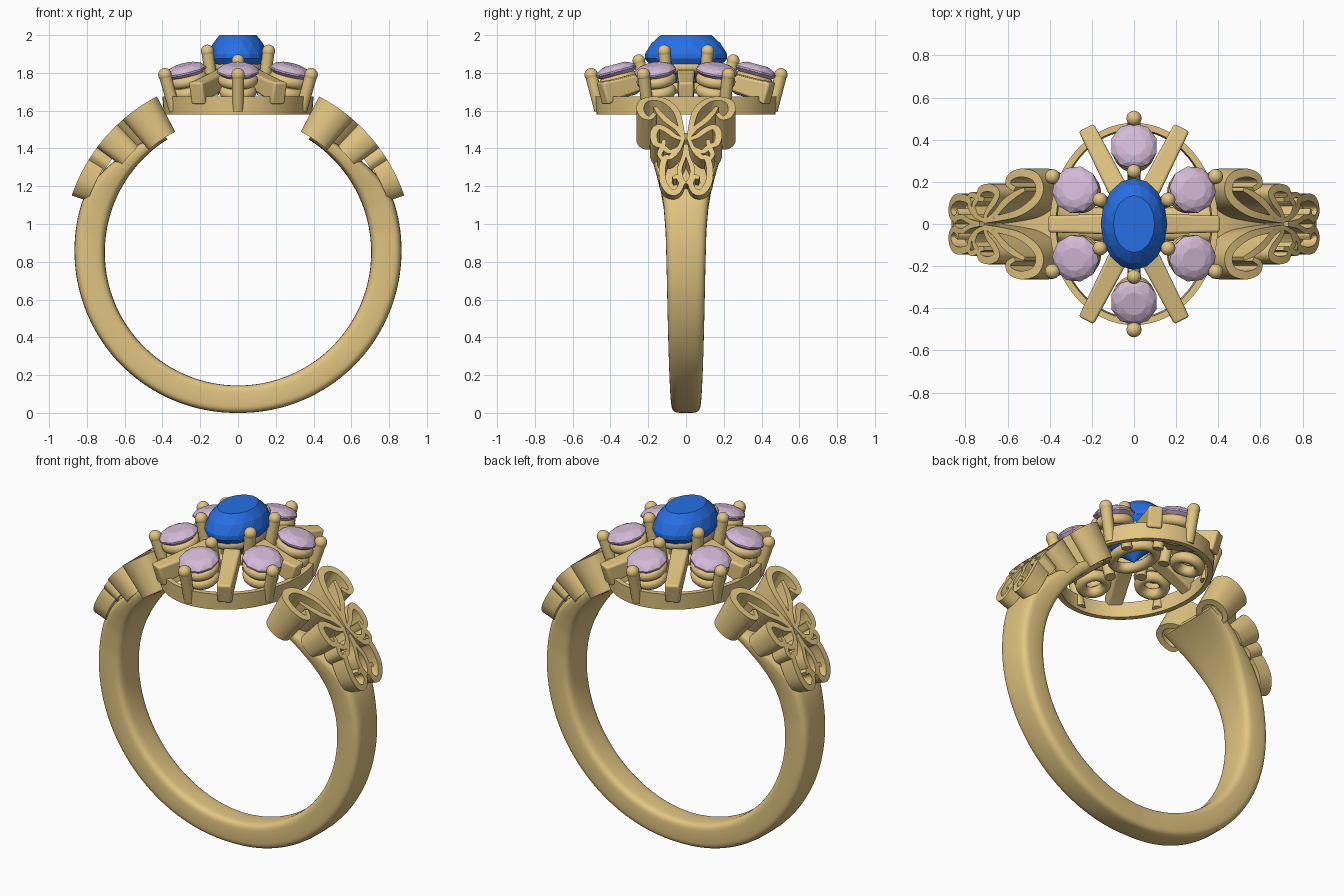
import bpy, bmesh
from math import sin, cos, pi, radians, atan2, copysign
from mathutils import Vector, Matrix

if "Cube" in bpy.data.objects:
    bpy.data.objects.remove(bpy.data.objects["Cube"])

CZ = 0.85  # height of the finger-hole centre


def material(name, rgb):
    m = bpy.data.materials.new(name)
    m.diffuse_color = (*rgb, 1)
    m.use_nodes = True
    m.node_tree.nodes["Principled BSDF"].inputs["Base Color"].default_value = m.diffuse_color
    return m


GOLD = material("gold", (0.76, 0.56, 0.22))
BLUE = material("blue_gem", (0.02, 0.16, 0.78))
PINK = material("pink_gem", (0.66, 0.49, 0.68))


def finish(name, bm, mat=GOLD, smooth=True, bevel=0):
    bmesh.ops.recalc_face_normals(bm, faces=bm.faces)
    me = bpy.data.meshes.new(name)
    bm.to_mesh(me)
    bm.free()
    ob = bpy.data.objects.new(name, me)
    bpy.context.collection.objects.link(ob)
    me.materials.append(mat)
    if bevel:
        b = ob.modifiers.new("round_edges", 'BEVEL')
        b.width, b.segments = bevel, 3
    if smooth:
        bpy.ops.object.select_all(action='DESELECT')
        ob.select_set(True)
        bpy.context.view_layer.objects.active = ob
        bpy.ops.object.shade_smooth_by_angle(angle=radians(40))
    return ob


def bridge(bm, rings, closed=False):
    """Skin a list of equal closed vertex loops."""
    n = len(rings[0])
    pairs = list(zip(rings, rings[1:])) + ([(rings[-1], rings[0])] if closed else [])
    for a, b in pairs:
        for i in range(n):
            j = (i + 1) % n
            bm.faces.new((a[i], a[j], b[j], b[i]))
    if not closed:
        bm.faces.new(rings[0])
        bm.faces.new(rings[-1])


def lerp_table(tab, t):
    for a, b in zip(tab, tab[1:]):
        if t <= b[0]:
            k = (t - a[0]) / (b[0] - a[0])
            k = min(max(k, 0), 1)
            return [p + (q - p) * k for p, q in zip(a[1:], b[1:])]
    return tab[-1][1:]


def polar(t, r, y):
    """Angle from the top of the ring, radius, width position."""
    return Vector((r * sin(t), y, CZ + r * cos(t)))


# Shank: tapering band, (degrees from top, outer radius, half width)
TAB = [(32, .745, .20), (40, .77, .195), (50, .80, .175), (58, .83, .153), (65, .855, .133),
       (72, .868, .119), (82, .867, .108), (95, .865, .103), (130, .86, .093), (180, .85, .076)]
bm = bmesh.new()
rings = []
for k in range(149):
    deg = 32 + 2 * k
    ro, w = lerp_table(TAB, min(deg, 360 - deg))
    ri = 0.705
    ring = []
    for i in range(32):
        a = 2 * pi * i / 32
        c, s = cos(a), sin(a)
        rr = (ro + ri) / 2 + (ro - ri) / 2 * copysign(abs(c) ** .45, c)
        ring.append(bm.verts.new(polar(radians(deg), rr, w * copysign(abs(s) ** .45, s))))
    rings.append(ring)
bridge(bm, rings)
finish("shank", bm)


# Shoulder filigree: ribbons of scrollwork wrapped round the shoulders
def spline(pts, steps=7):
    p = [Vector(q) for q in pts]
    p = [2 * p[0] - p[1]] + p + [2 * p[-1] - p[-2]]
    out = []
    for a, b, c, d in zip(p, p[1:], p[2:], p[3:]):
        for s in range(steps):
            t = s / steps
            out.append(.5 * (2 * b + (c - a) * t + (2 * a - 5 * b + 4 * c - d) * t * t
                             + (3 * b - a - 3 * c + d) * t ** 3))
    return out + [p[-2]]


SCROLLS = [  # name, inner radius, width, points as (degrees, y)
    ("upper_scroll", .72, .042, [(50, .015), (43, .03), (36, .055), (30.5, .11), (28.8, .17), (30.5, .225),
                                 (35, .243), (39, .225), (40, .19), (37.5, .165)]),
    ("upper_vein", .74, .034, [(49, .015), (45, .05), (41.5, .10), (37.5, .14), (34, .165)]),
    ("middle_scroll", .77, .038, [(50, .015), (48.5, .06), (45.5, .11), (44.5, .15), (47.5, .172),
                                  (51.5, .162), (52.5, .125), (50, .115)]),
    ("lower_scroll", .84, .036, [(49, .012), (54, .04), (57, .08), (57.5, .11), (61, .125), (66, .122), (69.5, .09),
                                 (69.8, .05), (67, .025), (64.5, .045), (65, .07)]),
    ("curl", .83, .03, [(53, .03), (55, .085), (53.5, .12), (56, .14), (58.5, .12)]),
    ("drop", .83, .026, [(52, .004), (57, .012), (61, .032), (64.5, .028), (67, .004)]),
]
for side, sx in (("left", -1), ("right", 1)):
    bm = bmesh.new()
    for name, rin, width, pts in SCROLLS:
        for sy in (-1, 1):
            path = spline([(radians(t) * .93, y * sy) for t, y in pts])
            rings = []
            for i, p in enumerate(path):
                d = (path[min(i + 1, len(path) - 1)] - path[max(i - 1, 0)]).normalized()
                n = Vector((-d.y, d.x)) * width / 2 * (.55 + .45 * sin(pi * i / (len(path) - 1)))
                a, b = p + n, p - n
                rings.append([bm.verts.new(polar(sx * q.x / .93, r, q.y))
                              for q, r in ((a, .93), (b, .93), (b, rin), (a, rin))])
            bridge(bm, rings)
    finish(side + "_filigree", bm)


# Lathed oval rings: profile of (offset, z) round an ellipse
def oval_ring(name, rx, ry, prof, mat4=Matrix(), n=64):
    bm = bmesh.new()
    rings = [[bm.verts.new(mat4 @ Vector(((rx + o) * cos(2 * pi * k / n), (ry + o) * sin(2 * pi * k / n), z)))
              for o, z in prof] for k in range(n)]
    bridge(bm, rings, closed=True)
    return finish(name, bm)


def tube(w, h, z):
    return [(w * cos(2 * pi * i / 12), z + h * sin(2 * pi * i / 12)) for i in range(12)]


oval_ring("gallery_ring", .385, .465, [(.015, 1.675), (.008, 1.58), (-.022, 1.58), (-.015, 1.675)])
oval_ring("centre_seat", .115, .165, tube(.028, .032, 1.83))
oval_ring("centre_lower_seat", .095, .14, tube(.03, .03, 1.72))


# Faceted stones as convex hulls of staggered rings
def gem(name, mat, rx, ry, levels, culet, n, m=Matrix()):
    bm = bmesh.new()
    for f, z, tw in levels:
        for k in range(n):
            a = 2 * pi * (k + tw) / n
            bm.verts.new(m @ Vector((rx * f * cos(a), ry * f * sin(a), z)))
    bm.verts.new(m @ Vector((0, 0, culet)))
    r = bmesh.ops.convex_hull(bm, input=bm.verts)
    bmesh.ops.dissolve_limit(bm, angle_limit=.01, verts=bm.verts, edges=bm.edges)
    finish(name, bm, mat, smooth=False)


gem("centre_stone", BLUE, .158, .218,
    [(.62, 2.0, 0), (.86, 1.955, .5), (1, 1.90, 0), (1, 1.875, 0), (.62, 1.78, .5)], 1.68, 16)


# Prongs: tapered rods with ball tips
def prong(name, a, b, r0, r1):
    a, b = Vector(a), Vector(b)
    d = b - a
    rot = Vector((0, 0, 1)).rotation_difference(d).to_matrix().to_4x4()
    bm = bmesh.new()
    bmesh.ops.create_cone(bm, cap_ends=True, segments=20, radius1=r0, radius2=r1, depth=d.length,
                          matrix=Matrix.Translation((a + b) / 2) @ rot)
    bmesh.ops.create_uvsphere(bm, u_segments=20, v_segments=12, radius=r1 * 1.08,
                              matrix=Matrix.Translation(b))
    finish(name, bm)


STONES = [(0, .37), (.278, .163), (.278, -.163), (0, -.37), (-.278, -.163), (-.278, .163)]
for i, (x, y) in enumerate(STONES, 1):
    a = atan2(y, x)
    m = (Matrix.Translation((x, y, 1.81)) @ Matrix.Rotation(a, 4, 'Z')
         @ Matrix.Rotation(radians(15), 4, 'Y'))
    gem(f"side_stone_{i}", PINK, .113, .113,
        [(.5, .036, 0), (.8, .024, .5), (1, .003, 0), (1, -.006, 0), (.6, -.04, .5)], -.08, 10, m)
    oval_ring(f"side_seat_{i}", .08, .08, tube(.026, .03, -.05), m, 40)
    oval_ring(f"side_lower_seat_{i}", .068, .068, tube(.03, .032, -.115), m, 40)
    # outer and inner prongs of this stone
    if x == 0:
        s = copysign(1, y)
        prong(f"outer_prong_{i}", (0, s * .455, 1.60), (0, s * .502, 1.79), .03, .033)
        prong(f"inner_prong_{i}", (0, s * .20, 1.68), (0, s * .25, 1.865), .03, .031)
    else:
        sx, sy = copysign(1, x), copysign(1, y)
        prong(f"outer_prong_{i}", (sx * .335, sy * .20, 1.60), (sx * .387, sy * .225, 1.79), .03, .033)
        prong(f"inner_prong_{i}", (sx * .13, sy * .095, 1.68), (sx * .162, sy * .115, 1.915), .03, .032)

# Wedge arms between the side stones
ARMS = [((sx * .075, sy * .16), (sx * .228, sy * .46)) for sx in (-1, 1) for sy in (-1, 1)]
ARMS += [((sx * .14, 0), (sx * .41, 0)) for sx in (-1, 1)]
for i, (p, q) in enumerate(ARMS, 1):
    p, q = Vector(p), Vector(q)
    d = (q - p).normalized()
    n = Vector((-d.y, d.x))
    bm = bmesh.new()
    rings = []
    for c, w, top, bot in ((p, .048, 1.82, 1.74), (q - d * .09, .042, 1.765, 1.66), (q, .04, 1.75, 1.63)):
        rings.append([bm.verts.new((*(c + n * s * w), z)) for s, z in ((-1, bot), (1, bot), (1, top), (-1, top))])
    # the foot leans in under the tip
    for v in rings[-1][:2]:
        v.co.xy -= d * .035
    bridge(bm, rings)
    finish(f"arm_{i}", bm, bevel=.012)
